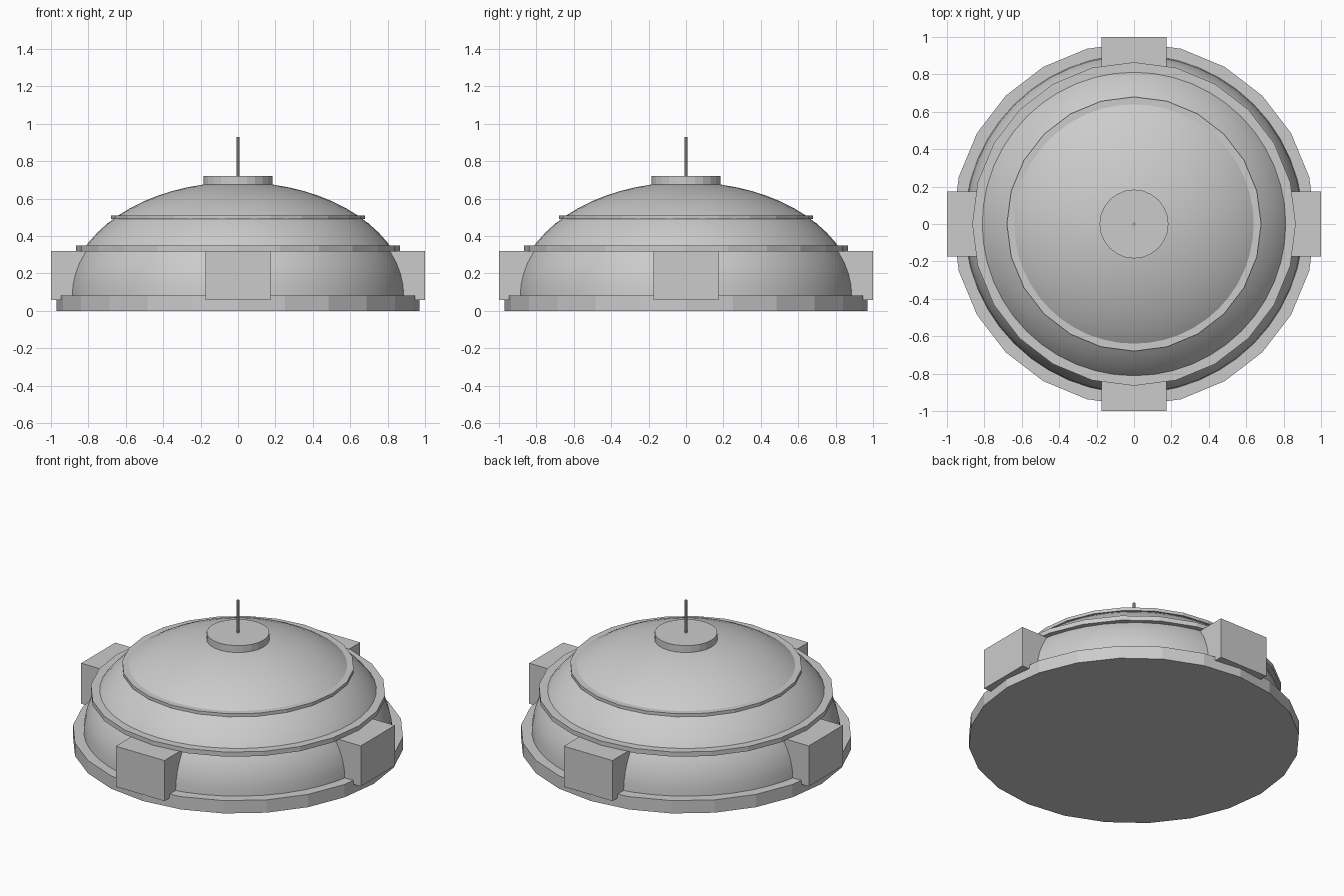
import bpy
import bmesh
import math

SIDES = 24

cube = bpy.data.objects.get("Cube")
if cube:
    bpy.data.objects.remove(cube, do_unlink=True)

grey = bpy.data.materials.new("plain_grey")
grey.use_nodes = True
colour = (0.6, 0.6, 0.6, 1)
grey.diffuse_color = colour
grey.node_tree.nodes["Principled BSDF"].inputs["Base Color"].default_value = colour


def finish(name, bm):
    bmesh.ops.recalc_face_normals(bm, faces=bm.faces)
    mesh = bpy.data.meshes.new(name)
    bm.to_mesh(mesh)
    bm.free()
    mesh.materials.append(grey)
    obj = bpy.data.objects.new(name, mesh)
    bpy.context.collection.objects.link(obj)
    return obj


def disc(name, radius, bottom, top, sides=SIDES):
    """Upright flat-shaded cylinder with a vertex on the +y axis."""
    bm = bmesh.new()
    bmesh.ops.create_cone(bm, cap_ends=True, segments=sides, radius1=radius,
                          radius2=radius, depth=top - bottom)
    bmesh.ops.translate(bm, verts=bm.verts, vec=(0, 0, (bottom + top) / 2))
    return finish(name, bm)


def dome(name, radius, height, bottom, sides=48, rings=16):
    """Smooth upper half of a flattened sphere."""
    bm = bmesh.new()
    bmesh.ops.create_uvsphere(bm, u_segments=sides, v_segments=rings * 2, radius=1)
    below = [v for v in bm.verts if v.co.z < -0.01]
    bmesh.ops.delete(bm, geom=below, context='VERTS')
    bmesh.ops.scale(bm, verts=bm.verts, vec=(radius, radius, height))
    bmesh.ops.translate(bm, verts=bm.verts, vec=(0, 0, bottom))
    for face in bm.faces:
        face.smooth = True
    return finish(name, bm)


def block(name, angle):
    """Box half sunk into the dome wall, turned about the centre."""
    inner, outer, bottom, top, width = 0.70, 1.0, 0.058, 0.32, 0.348
    bm = bmesh.new()
    bmesh.ops.create_cube(bm, size=1)
    bmesh.ops.scale(bm, verts=bm.verts, vec=(width, outer - inner, top - bottom))
    bmesh.ops.translate(bm, verts=bm.verts,
                        vec=(0, -(inner + outer) / 2, (bottom + top) / 2))
    obj = finish(name, bm)
    obj.rotation_euler.z = angle
    return obj


# Foundation and shell
disc("base_plate", 0.97, 0, 0.083)
dome("dome_shell", 0.905, 0.608, 0.08)

# Raised bands around the shell
disc("lower_band", 0.865, 0.318, 0.348)
disc("upper_band", 0.68, 0.49, 0.51)

# Cap and mast on top
disc("top_cap", 0.184, 0.665, 0.72)
disc("antenna", 0.008, 0.70, 0.93, 8)

# Four wall blocks, one on each side
for i, side in enumerate(("front", "left", "back", "right")):
    block(side + "_block", i * math.pi / 2)
